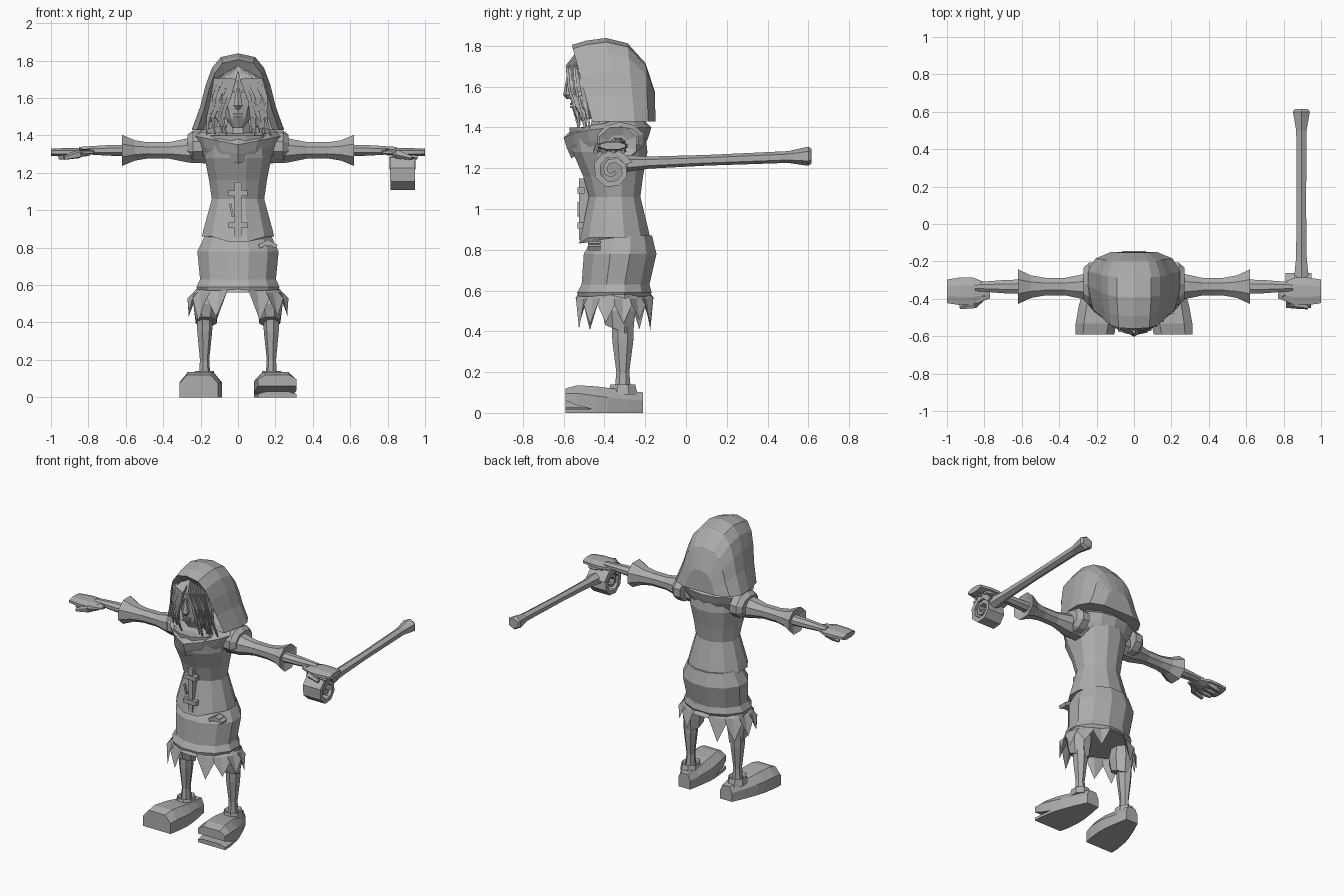
import bpy, bmesh, random
from math import sin, cos, pi, sqrt, copysign
from mathutils import Vector

random.seed(4)
cube = bpy.data.objects.get("Cube")
if cube:
    bpy.data.objects.remove(cube)

grey = bpy.data.materials.new("plain grey")
grey.use_nodes = True
tone = (.42, .42, .42, 1)
grey.diffuse_color = tone
grey.node_tree.nodes["Principled BSDF"].inputs["Base Color"].default_value = tone


def skin(name, rows, cap_start=True, cap_end=True):
    """Join closed rows of points with flat quads and cap the ends."""
    bm = bmesh.new()
    grid = [[bm.verts.new(point) for point in row] for row in rows]
    for low, high in zip(grid, grid[1:]):
        for i in range(len(low)):
            bm.faces.new((low[i - 1], low[i], high[i], high[i - 1]))
    if cap_start:
        bm.faces.new(grid[0])
    if cap_end:
        bm.faces.new(grid[-1])
    bmesh.ops.recalc_face_normals(bm, faces=bm.faces)
    mesh = bpy.data.meshes.new(name)
    bm.to_mesh(mesh)
    bm.free()
    mesh.materials.append(grey)
    part = bpy.data.objects.new(name, mesh)
    bpy.context.collection.objects.link(part)


def loft(name, axis, centre, profile, squash=1, sides=8, side=1, warp=None):
    """Sweep (position, radius) pairs along an axis; squash scales the second radius."""
    rows = []
    for position, radius in profile:
        row = []
        for i in range(sides):
            angle = 2 * pi * (i + .5) / sides
            u = centre[0] + radius * cos(angle)
            v = centre[1] + radius * squash * sin(angle)
            point = Vector({"x": (position, u, v), "y": (u, position, v), "z": (u, v, position)}[axis])
            if warp:
                warp(point)
            point.x *= side
            row.append(point)
        rows.append(row)
    skin(name, rows)


def strand(name, path, radii, side=1, sides=4):
    """Tapered tube through a few points."""
    points = [Vector((x * side, y, z)) for x, y, z in path]
    rows = []
    for i, (point, radius) in enumerate(zip(points, radii)):
        ahead = points[min(i + 1, len(points) - 1)]
        behind = points[max(i - 1, 0)]
        across = (ahead - behind).orthogonal().normalized()
        over = (ahead - behind).normalized().cross(across)
        turns = [2 * pi * k / sides for k in range(sides)]
        rows.append([point + radius * (across * cos(t) + over * sin(t)) for t in turns])
    skin(name, rows)


def block(name, centre, size, tilt=0):
    x, y, z = centre
    width, depth, height = (extent / 2 for extent in size)
    corners = [(-width, -depth), (width, -depth), (width, depth), (-width, depth)]
    skin(name, [[(x + a * cos(tilt) - c * sin(tilt), y + b, z + a * sin(tilt) + c * cos(tilt))
                 for a, b in corners] for c in (-height, height)])


MIDDLE = -.35   # depth of the body axis
FACE = -.56     # depth of the face


# Bodice with a full bust and a pointed front hem
def shape_bodice(point):
    if point.y < MIDDLE:
        point.y -= .25 * max(0, point.z - 1.1)
        if point.z < .9:
            point.z -= .05 * max(0, 1 - abs(point.x) / .12)


loft("bodice", "z", (0, MIDDLE), [(.86, .2), (.9, .19), (1.06, .145), (1.16, .16), (1.28, .185), (1.4, .17)],
     squash=.9, sides=12, warp=shape_bodice)


# Shawl over the shoulders, hanging lower in front
def hang_shawl(point):
    if point.y < MIDDLE:
        fall = max(0, 1 - abs(point.x) / .25)
        point.z -= .05 * fall
        point.y -= .07 * fall


loft("shawl", "z", (0, MIDDLE), [(1.3, .19), (1.35, .22), (1.4, .24), (1.43, .2), (1.45, .1)],
     squash=.75, sides=14, warp=hang_shawl)
loft("neck", "z", (0, -.4), [(1.35, .08), (1.5, .06)])


# Skirt with a thick rim, fuller behind towards the top
def lean_skirt(point):
    point.y += .15 * (point.z - .7)


loft("skirt", "z", (0, -.335), [(.57, .22), (.59, .23), (.63, .21), (.78, .225), (.87, .18)],
     squash=.82, sides=12, warp=lean_skirt)

# Ragged underskirt, torn into points at the sides
hem = []
for radius, drop in ((.2, 0), (.24, 0), (.27, .1)):
    ring = []
    for i in range(28):
        angle = pi * i / 14
        tip = drop * random.uniform(.6, 1.3) if i % 2 else 0
        if abs(cos(angle)) < .4:
            tip = -.03
        ring.append((radius * cos(angle), MIDDLE + .72 * radius * sin(angle), .8 - radius - tip))
    hem.append(ring)
skin("ragged_underskirt", hem, cap_start=False, cap_end=False)

# Lacing, buckles and belt knot
block("lacing_strip", (0, -.5, 1), (.035, .05, .3))
for height in (.92, 1.09):
    block("lacing_buckle", (0, -.515, height), (.1, .035, .03))
block("lace_end", (-.035, -.525, 1), (.012, .012, .07), tilt=.2)
for step in (-1, 0, 1):
    block("belt_knot", (.16 + .02 * step, -.45, .82), (.06, .06, .022), tilt=-.5 * step)


# Head, nose and lips
def push_chin(point):
    point.y -= .25 * max(0, 1.6 - point.z)


loft("head", "z", (0, -.46), [(1.44, .03), (1.49, .07), (1.56, .095), (1.7, .1), (1.78, .06)],
     sides=10, warp=push_chin)
loft("nose", "z", (0, FACE - .015), [(1.54, .012), (1.56, .028), (1.65, .01)], sides=6)
for height in (1.5, 1.515):
    block("lip", (0, FACE, height), (.05, .02, .01))

# Hood: square-shouldered arches from the face opening to the closed back, flared at the bottom
hood = []
for f in (0, 0, .16, .4, .65, .86, .97):
    inner = 1 if hood else .84
    fullness = 1 - f ** 4
    rise = inner * (.425 * sqrt(fullness) - .05 * (1 - f) ** 3)
    arch = []
    for i in range(11):
        angle = pi * i / 10
        across = copysign(abs(cos(angle)) ** .65, cos(angle))
        flare = 1 + .25 * (1 - sin(angle)) ** 4
        width = inner * (.175 + .06 * f) * fullness ** .4 * flare
        lean = .1 * (1 - f) * (1 - sin(angle)) + .25 * (1 - inner)
        arch.append((width * across, FACE + .42 * f + lean, 1.43 + rise * sin(angle)))
    hood.append(arch)
skin("hood", hood, cap_start=False)

# Hair strands parted at the crown
for side in (1, -1):
    for i in range(12):
        f = i / 11
        wave = random.uniform(-.012, .012)
        tip = 1.37 + random.uniform(0, .13)
        path = [(.08 * f, .03, 1.77 - .03 * f), (.02 + .1 * f, -.02, 1.7),
                (.06 + .08 * f + wave, -.01, 1.6), (.075 + .08 * f - wave, .01, 1.5),
                (.07 + .1 * f + wave, .03, tip)]
        strand("hair_strand", [(x, FACE + y + .06 * f, z) for x, y, z in path],
               (.008, .014, .015, .012, .003), side)


# Shoe: sections from heel to toe, splayed outward, with a raised toe box
def shoe(name, side, lift=0, ceiling=1):
    rows = []
    for f in (0, .2, .45, .6, .85, 1):
        x = .16 + .05 * f
        half = .045 + .065 * sin(2 * f)
        low = lift * f ** 3
        high = min(ceiling, .1 + .05 * f - .03 * f ** 9)
        outline = [(-1, 0), (1, 0), (1, .6), (.6, 1), (-.6, 1), (-1, .6)]
        rows.append([(side * (x + half * u), -.21 - .38 * f, low + (high - low) * t) for u, t in outline])
    skin(name, rows)


shoe("right_shoe", -1)
shoe("left_shoe_upper", 1, lift=.06)
shoe("left_shoe_sole", 1, ceiling=.03)


def slope_hem(point):
    if point.z < .45:
        point.z += .4 * (MIDDLE + .03 - point.y)


ARM = (-.335, 1.32)
ANKLE = (.18, -.31)
for side, word in ((1, "left_"), (-1, "right_")):
    # Eyes and brows
    block(word + "eye", (side * .042, FACE + .01, 1.61), (.03, .02, .012))
    block(word + "brow", (side * .045, FACE + .01, 1.64), (.055, .03, .014), tilt=side * .2)

    # Sleeve, shoulder band and flared cuff
    loft(word + "sleeve", "x", ARM, [(.15, .08), (.26, .075), (.37, .05), (.5, .05)], squash=.95, side=side)
    loft(word + "shoulder_band", "x", (-.32, 1.34), [(.19, .12), (.24, .12), (.27, .09)],
         squash=.72, sides=10, side=side)
    loft(word + "cuff", "x", ARM, [(.47, .05), (.55, .065), (.62, .1), (.6, .05)], squash=.9, side=side)

    # Forearm, flat hand, thumb and fingers
    loft(word + "forearm", "x", ARM, [(.5, .045), (.7, .038), (.85, .025)], squash=.8, side=side)
    loft(word + "hand", "x", (-.36, 1.31), [(.77, .04), (.86, .08), (.93, .08), (1, .068)],
         squash=.3, side=side)
    strand(word + "thumb", [(.8, -.38, 1.31), (.85, -.43, 1.3), (.93, -.445, 1.28)],
           (.02, .024, .012), side, sides=5)
    for k in range(3):
        y = -.31 - .045 * k
        strand(word + "finger", [(.86, y, 1.3), (.92, y, 1.29), (.96, y, 1.28)], (.018, .02, .01), side, sides=5)

    # Torn trouser leg, shin and shoe collar
    loft(word + "trouser_leg", "z", (.17, -.33), [(.58, .06), (.5, .075), (.4, .06)],
         squash=1.2, side=side, warp=slope_hem)
    loft(word + "shin", "z", ANKLE, [(.45, .045), (.35, .042), (.2, .026), (.08, .035)],
         squash=1.25, sides=7, side=side)
    loft(word + "shoe_collar", "z", ANKLE, [(.09, .065), (.14, .055), (.11, .03)], squash=1.2, side=side)


# Staff shaft with a knobbed end, rising slightly
def tilt_shaft(point):
    point.z += .04 * point.y


loft("staff_shaft", "y", (.895, 1.235), [(-.29, .045), (-.18, .033), (.1, .029), (.5, .032), (.6, .052), (.615, .04)],
     squash=.9, sides=6, warp=tilt_shaft)

# Staff head: an angular spiral coil
coil = []
steps = 16
for i in range(steps):
    f = i / (steps - 1)
    angle = pi * (i + .5) / 4
    outer = .106 - .085 * f ** 1.4
    inner = outer - .036 + .02 * f
    half = .07 - .015 * f
    section = [(-half, outer), (half, outer), (half, inner), (-half, inner)]
    coil.append([(.88 + x, MIDDLE - .01 + r * cos(angle), 1.19 + r * sin(angle)) for x, r in section])
skin("staff_coil", coil)
